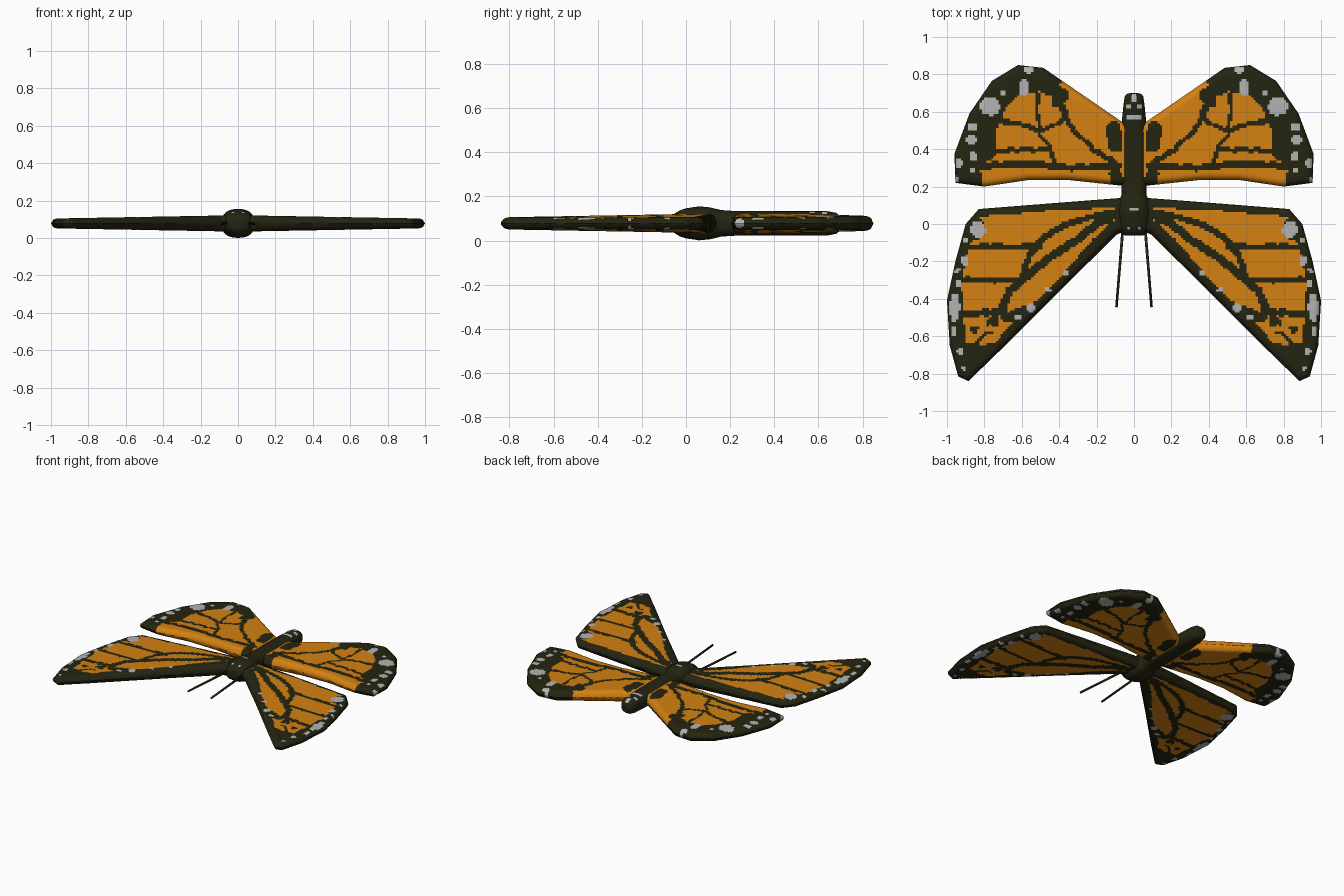
import bpy, bmesh, math
from mathutils import Vector, noise

MID = 0.078     # height of the wing plane
STEP = 0.0125   # paint cell size


def material(name, rgb):
    m = bpy.data.materials.new(name)
    m.diffuse_color = (*rgb, 1)
    return m


MATS = [material("dark_olive", (0.018, 0.018, 0.006)),
        material("orange", (0.66, 0.22, 0.006)),
        material("pale_grey", (0.45, 0.45, 0.45))]


def seg_dist(p, a, b):
    ab = b - a
    t = max(0, min(1, (p - a).dot(ab) / ab.length_squared))
    return (p - a - ab * t).length


def path_dist(p, pts):
    return min(seg_dist(p, a, b) for a, b in zip(pts, pts[1:]))


def inside(p, poly):
    hit = False
    for a, b in zip(poly, poly[1:] + poly[:1]):
        if (a.y > p.y) != (b.y > p.y) and p.x < a.x + (p.y - a.y) / (b.y - a.y) * (b.x - a.x):
            hit = not hit
    return hit


def vecs(pts):
    return [Vector(p) for p in pts]


def finish(bm, name):
    bmesh.ops.recalc_face_normals(bm, faces=bm.faces)
    me = bpy.data.meshes.new(name)
    bm.to_mesh(me)
    bm.free()
    for m in MATS:
        me.materials.append(m)
    me.polygons.foreach_set("use_smooth", [True] * len(me.polygons))
    ob = bpy.data.objects.new(name, me)
    bpy.context.collection.objects.link(ob)
    return ob


def mirror(ob):
    mod = ob.modifiers.new("mirror", 'MIRROR')
    mod.use_mirror_merge = False


# Wing: outline cut into fine cells, painted by rule, puffed to a rounded slab
def wing(name, outline, patch, veins, spots, mottle):
    outline, patch = vecs(outline), vecs(patch)
    veins = [(w, vecs(v)) for w, v in veins]
    rim = outline + outline[:1]
    bm = bmesh.new()
    bm.faces.new([bm.verts.new((p.x, p.y, 0)) for p in outline])
    for axis in (0, 1):
        lo, hi = min(p[axis] for p in outline), max(p[axis] for p in outline)
        no = Vector((1, 0, 0)) if axis == 0 else Vector((0, 1, 0))
        for i in range(math.ceil(lo / STEP), math.ceil(hi / STEP)):
            bmesh.ops.bisect_plane(bm, geom=bm.verts[:] + bm.edges[:] + bm.faces[:],
                                   plane_co=no * (i * STEP + 0.0007), plane_no=no)
    for f in bm.faces:
        p = f.calc_center_median().to_2d()
        n = noise.noise(Vector((p.x * 22, p.y * 22, 0)))
        q = p + Vector((n, -n)) * 0.008
        f.material_index = 0
        if inside(q, patch) and all(path_dist(q, v) > w for w, v in veins):
            f.material_index = 1
        if f.material_index and mottle and p.y < mottle and n > 0.12:
            f.material_index = 0
        for x, y, rx, ry in spots:
            if ((q.x - x) / rx) ** 2 + ((q.y - y) / ry) ** 2 < 1:
                f.material_index = 2
    for v in bm.verts:
        d = min(path_dist(v.co.to_2d(), rim) / 0.035, 1)
        v.co.z = (0.044 - 0.018 * v.co.x) * math.sqrt(max(0, 1 - (1 - d) ** 2))
    dup = bmesh.ops.duplicate(bm, geom=bm.faces[:])["geom"]
    for v in dup:
        if isinstance(v, bmesh.types.BMVert):
            v.co.z *= -1
    bmesh.ops.remove_doubles(bm, verts=bm.verts, dist=1e-5)
    bmesh.ops.translate(bm, verts=bm.verts, vec=(0, 0, MID))
    mirror(finish(bm, name))


wing("hind_wings",
     [(0.02, 0.53), (0.07, 0.55), (0.485, 0.835), (0.62, 0.85), (0.76, 0.765), (0.88, 0.59),
      (0.96, 0.375), (0.955, 0.22), (0.80, 0.20), (0.565, 0.235), (0.35, 0.235), (0.02, 0.2)],
     [(0.02, 0.5), (0.03, 0.56), (0.38, 0.79), (0.42, 0.68), (0.50, 0.71), (0.62, 0.69),
      (0.68, 0.63), (0.74, 0.50), (0.74, 0.37), (0.82, 0.30), (0.81, 0.17), (0.02, 0.17)],
     [(0.018, [(0.08, 0.31), (0.35, 0.30), (0.55, 0.32), (0.85, 0.31)]),
      (0.016, [(0.08, 0.31), (0.22, 0.40), (0.32, 0.50), (0.37, 0.58), (0.40, 0.70), (0.42, 0.76)]),
      (0.012, [(0.42, 0.31), (0.45, 0.42), (0.52, 0.50), (0.62, 0.54), (0.75, 0.55)]),
      (0.012, [(0.45, 0.40), (0.75, 0.39)]),
      (0.011, [(0.37, 0.56), (0.42, 0.53), (0.50, 0.50)]),
      (0.010, [(0.51, 0.70), (0.52, 0.60), (0.50, 0.52)]),
      (0.035, [(0.38, 0.69), (0.41, 0.66)]),
      (0.04, [(0.10, 0.42), (0.11, 0.51)]),
      (0.035, [(0.08, 0.22), (0.10, 0.26)])],
     [(0.77, 0.63, 0.055, 0.05), (0.59, 0.73, 0.025, 0.045), (0.56, 0.825, 0.025, 0.018),
      (0.865, 0.52, 0.03, 0.02), (0.87, 0.45, 0.025, 0.025), (0.86, 0.36, 0.022, 0.025),
      (0.935, 0.33, 0.018, 0.025), (0.86, 0.29, 0.015, 0.012), (0.95, 0.24, 0.012, 0.02),
      (0.70, 0.70, 0.014, 0.012)], None)

wing("fore_wings",
     [(0.02, 0.13), (0.06, 0.14), (0.45, 0.11), (0.83, 0.08), (0.90, 0.0), (0.955, -0.20),
      (1.0, -0.41), (0.985, -0.65), (0.94, -0.815), (0.885, -0.84), (0.72, -0.68),
      (0.40, -0.36), (0.09, -0.055), (0.02, -0.03)],
     [(0.07, 0.09), (0.50, 0.07), (0.82, 0.04), (0.85, -0.07), (0.89, -0.14), (0.92, -0.30),
      (0.91, -0.47), (0.90, -0.65), (0.75, -0.64), (0.65, -0.53), (0.55, -0.45),
      (0.40, -0.29), (0.22, -0.08), (0.07, 0.05)],
     [(0.017, [(0.08, 0.07), (0.22, 0.04), (0.36, 0.0), (0.48, -0.07), (0.56, -0.17), (0.60, -0.30)]),
      (0.022, [(0.07, 0.06), (0.20, 0.0), (0.30, -0.08), (0.48, -0.20), (0.67, -0.36), (0.71, -0.47)]),
      (0.014, [(0.50, -0.12), (0.92, -0.12)]),
      (0.015, [(0.59, -0.30), (0.93, -0.30)]),
      (0.018, [(0.69, -0.47), (0.92, -0.48)]),
      (0.025, [(0.52, -0.44), (0.68, -0.50)]),
      (0.03, [(0.83, 0.0), (0.85, -0.06)])],
     [(0.835, -0.03, 0.04, 0.045), (0.905, -0.20, 0.022, 0.028), (0.96, -0.45, 0.026, 0.08),
      (0.935, -0.32, 0.014, 0.02), (0.965, -0.58, 0.016, 0.03), (0.93, -0.68, 0.016, 0.018),
      (0.91, -0.77, 0.012, 0.014), (0.36, -0.26, 0.018, 0.018), (0.46, -0.35, 0.018, 0.015),
      (0.55, -0.45, 0.02, 0.025), (0.62, -0.50, 0.018, 0.015), (0.90, -0.09, 0.012, 0.015),
      (0.945, -0.25, 0.012, 0.015)], -0.49)

# Body: lofted squarish rings given as (y, half width, half height)
PROFILE = [(-0.062, 0.045, 0.025), (-0.055, 0.062, 0.042), (-0.03, 0.075, 0.058),
           (0.0, 0.083, 0.068), (0.06, 0.088, 0.077), (0.11, 0.083, 0.072),
           (0.16, 0.066, 0.060), (0.22, 0.068, 0.056), (0.45, 0.068, 0.055),
           (0.56, 0.064, 0.055), (0.64, 0.056, 0.055), (0.68, 0.050, 0.048),
           (0.695, 0.040, 0.036), (0.70, 0.022, 0.02)]
SIDES = 32


def ring(bm, y, w, h):
    out = []
    for k in range(SIDES):
        a = math.tau * k / SIDES
        c, s = math.cos(a), math.sin(a)
        out.append(bm.verts.new((w * math.copysign(abs(c) ** 0.8, c), y,
                                 MID + h * math.copysign(abs(s) ** 0.8, s))))
    return out


bm = bmesh.new()
rings = []
for a, b in zip(PROFILE, PROFILE[1:]):
    n = max(1, round((b[0] - a[0]) / 0.012))
    for i in range(n):
        rings.append(ring(bm, *[u + (v - u) * i / n for u, v in zip(a, b)]))
rings.append(ring(bm, *PROFILE[-1]))
for r, s in zip(rings, rings[1:]):
    for k in range(SIDES):
        bm.faces.new((r[k], r[(k + 1) % SIDES], s[(k + 1) % SIDES], s[k]))
bm.faces.new(rings[0])
bm.faces.new(rings[-1])

# Pale markings on the back: (x, y, half width, half length)
MARKS = [(0, 0.67, 0.016, 0.018), (0, 0.57, 0.036, 0.012), (0.03, 0.63, 0.010, 0.010),
         (0.02, 0.08, 0.009, 0.009), (0.02, -0.02, 0.009, 0.009)]
for f in bm.faces:
    c = f.calc_center_median()
    if c.z > MID + 0.02:
        for x, y, w, l in MARKS:
            if abs(abs(c.x) - x) < w and abs(c.y - y) < l:
                f.material_index = 2
finish(bm, "body")

# Antennae: thin straight rods
start, end = Vector((0.06, -0.03, MID)), Vector((0.094, -0.445, MID))
bm = bmesh.new()
bmesh.ops.create_cone(bm, cap_ends=True, segments=10, radius1=0.008, radius2=0.007,
                      depth=(end - start).length)
bm.transform((end - start).to_track_quat('Z', 'Y').to_matrix().to_4x4())
bmesh.ops.translate(bm, verts=bm.verts, vec=(start + end) / 2)
mirror(finish(bm, "antennae"))
